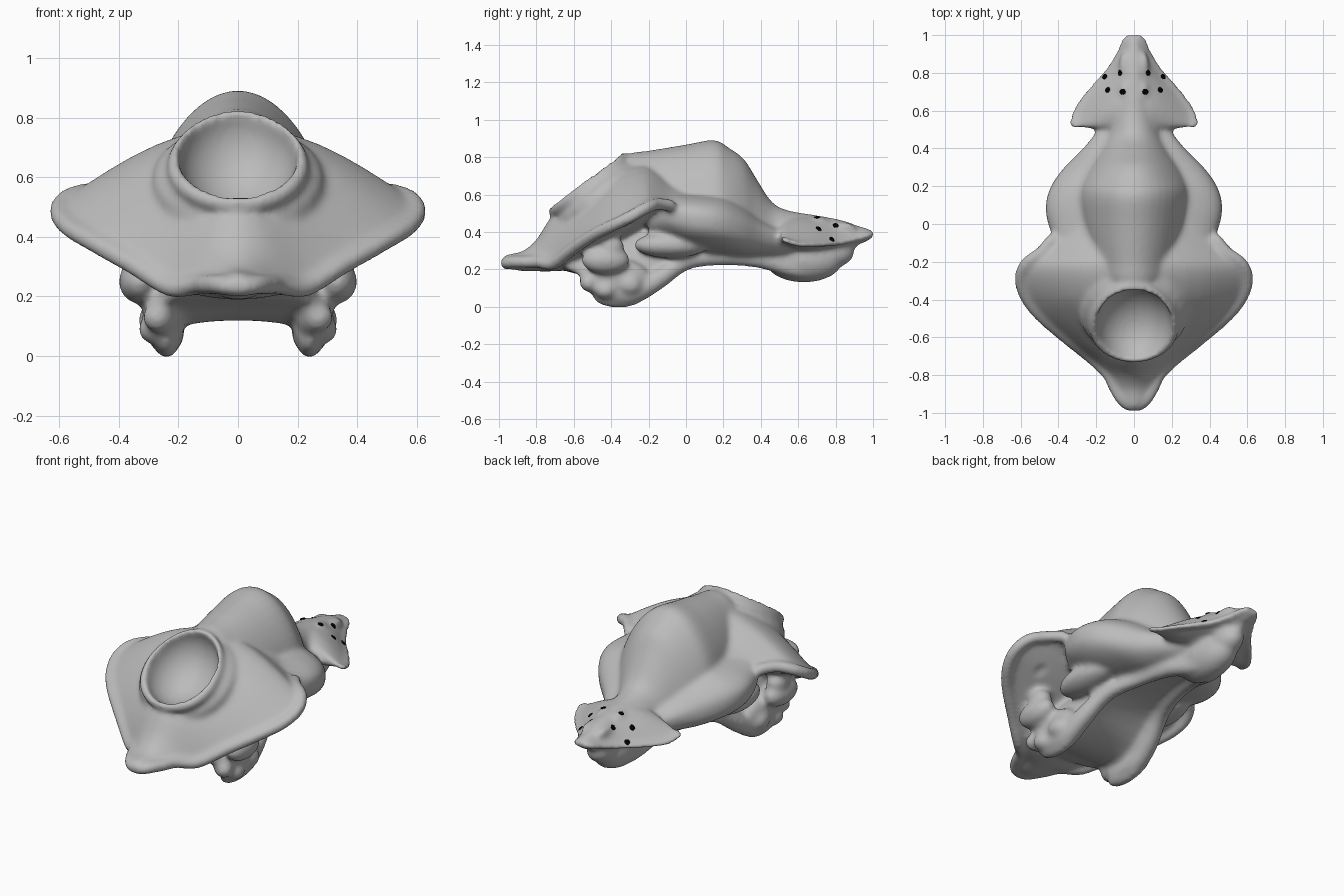
import bpy, bmesh, math
from mathutils import Matrix, Vector

cube = bpy.data.objects.get("Cube")
if cube:
    bpy.data.objects.remove(cube)


def material(name, value):
    mat = bpy.data.materials.new(name)
    mat.use_nodes = True
    color = (value, value, value, 1)
    mat.diffuse_color = color
    mat.node_tree.nodes["Principled BSDF"].inputs["Base Color"].default_value = color
    return mat


bone = material("grey bone", 0.5)
black = material("black", 0.0)


def spline(points, steps=4):
    """Catmull-Rom interpolation of tuples of any length."""
    out = []
    last = len(points) - 1
    for i in range(last):
        a, b, c, d = (points[min(max(i + k, 0), last)] for k in (-1, 0, 1, 2))
        for s in range(steps):
            t = s / steps
            out.append(tuple(
                q + 0.5 * t * (r - p + t * (2 * p - 5 * q + 4 * r - u + t * (3 * (q - r) + u - p)))
                for p, q, r, u in zip(a, b, c, d)))
    return out + [points[-1]]


def skin(bm, rings):
    """Bridge equal rings of coordinates and cap both ends."""
    rings = [[bm.verts.new(co) for co in ring] for ring in rings]
    for r0, r1 in zip(rings, rings[1:]):
        for k in range(len(r0)):
            bm.faces.new((r0[k], r0[k - 1], r1[k - 1], r1[k]))
    bm.faces.new(rings[0])
    bm.faces.new(rings[-1][::-1])


def loft(bm, sections, power, n=40):
    """Sections along y: y, half width, edge height, top, bottom."""
    rings = []
    for y, w, edge, top, bottom in spline(sections):
        ring = []
        for k in range(n):
            a = math.tau * k / n
            s = math.sin(a)
            reach = (top if s > 0 else bottom) - edge
            ring.append((w * math.cos(a), y, edge + reach * abs(s) ** power))
        rings.append(ring)
    skin(bm, rings)


def tube(bm, path, sides=(1, -1), n=12):
    """Round tube, mirrored by default; path points are x, y, z, radius."""
    points = spline(path)
    for side in sides:
        spots = [Vector((side * x, y, z)) for x, y, z, r in points]
        rings = []
        for i, (spot, point) in enumerate(zip(spots, points)):
            along = spots[min(i + 1, len(spots) - 1)] - spots[max(i - 1, 0)]
            across = along.cross(Vector((0, 0, 1))).normalized()
            up = across.cross(along).normalized()
            rings.append([spot + point[3] * (across * math.cos(a) + up * math.sin(a))
                          for a in (math.tau * k / n for k in range(n))])
        skin(bm, rings)


def placed(center, radii, tilt=0):
    return (Matrix.Translation(center) @ Matrix.Rotation(tilt, 4, 'X')
            @ Matrix.Diagonal((*radii, 1)))


def blob(bm, center, radii, tilt=0):
    bmesh.ops.create_uvsphere(bm, u_segments=24, v_segments=12, radius=1,
                              matrix=placed(center, radii, tilt))


def pair(bm, center, radii):
    x, y, z = center
    for side in (1, -1):
        blob(bm, (side * x, y, z), radii)


def dent(mesh, center, radii, tilt):
    """Press the surface inside an ellipsoid down to its floor."""
    m = placed(center, radii, tilt)
    inverse = m.inverted()
    for v in mesh.vertices:
        q = inverse @ v.co
        if q.length_squared < 1:
            q.z = -math.sqrt(1 - q.x * q.x - q.y * q.y)
            v.co = m @ q


def finish(bm, name, mat):
    bmesh.ops.recalc_face_normals(bm, faces=bm.faces)
    mesh = bpy.data.meshes.new(name)
    bm.to_mesh(mesh)
    bm.free()
    obj = bpy.data.objects.new(name, mesh)
    bpy.context.collection.objects.link(obj)
    mesh.materials.append(mat)
    return obj


def modify(obj, kind, **settings):
    mod = obj.modifiers.new(kind, kind)
    for key, value in settings.items():
        setattr(mod, key, value)
    bpy.context.view_layer.objects.active = obj
    bpy.ops.object.modifier_apply(modifier=mod.name)


body = bmesh.new()

# front shield with lip and wings, running back into the side lobes
shield = [
    (-.975, .02, .235, .27, .20), (-.96, .06, .235, .28, .20), (-.93, .09, .24, .285, .20),
    (-.87, .125, .24, .30, .19), (-.80, .16, .24, .36, .19), (-.72, .245, .23, .48, .19),
    (-.62, .37, .305, .55, .20), (-.50, .51, .385, .64, .25), (-.40, .59, .435, .72, .32),
    (-.30, .62, .485, .76, .38), (-.22, .59, .53, .77, .43), (-.16, .51, .55, .75, .46),
    (-.08, .445, .54, .70, .46), (.02, .42, .52, .66, .46)]
loft(body, shield, 2.4)
tube(body, [(w - .02, y + .01, e, .034) for y, w, e, t, b in shield[:-1]])

# cranium and rear ridge
loft(body, [
    (-.36, .14, .60, .76, .42), (-.30, .20, .60, .82, .4), (-.20, .22, .60, .835, .4),
    (0, .26, .60, .868, .4), (.15, .285, .58, .892, .4), (.23, .27, .55, .85, .4),
    (.31, .23, .50, .79, .35), (.38, .18, .46, .68, .35), (.46, .14, .42, .56, .3),
    (.55, .13, .40, .515, .3), (.70, .10, .39, .49, .3), (.85, .08, .38, .46, .33),
    (.97, .03, .37, .41, .35)], 1.55)

# side lobes
loft(body, [
    (-.20, .30, .47, .64, .36), (-.10, .41, .49, .64, .34), (0, .455, .48, .625, .30),
    (.10, .468, .47, .62, .28), (.20, .44, .45, .61, .27), (.30, .37, .42, .56, .26),
    (.40, .27, .39, .48, .26), (.50, .19, .37, .43, .26), (.60, .12, .36, .42, .26)], .8)

# arched palate joining the two jaw corners
loft(body, [
    (-.64, .21, .21, .32, .19), (-.54, .27, .15, .36, .165), (-.44, .27, .07, .42, .13),
    (-.33, .26, .045, .45, .12), (-.20, .24, .10, .45, .15), (0, .20, .22, .42, .245),
    (.30, .14, .24, .38, .25), (.60, .10, .22, .36, .2)], .8)

# jaw rails
tube(body, [
    (.25, -.45, .09, .06), (.24, -.30, .07, .06), (.23, -.16, .14, .055),
    (.19, 0, .24, .045), (.13, .2, .26, .04), (.09, .4, .25, .045),
    (.05, .6, .20, .05), (.02, .75, .23, .05), (0, .9, .35, .03)])

# jaw corners and their knobs
pair(body, (.25, -.38, .15), (.07, .19, .11))
pair(body, (.24, -.36, .055), (.045, .14, .06))
pair(body, (.28, -.30, .12), (.055, .07, .06))
pair(body, (.28, -.43, .09), (.055, .06, .05))
pair(body, (.27, -.52, .13), (.05, .05, .05))

# cheeks below the wings
pair(body, (.33, -.43, .25), (.07, .13, .075))
pair(body, (.33, -.40, .32), (.06, .07, .06))
pair(body, (.27, -.08, .33), (.10, .20, .07))

# rear plate and keel
plate = [
    (.495, .15, .37, .43, .33), (.512, .31, .365, .45, .33), (.53, .335, .355, .47, .32),
    (.60, .315, .335, .49, .30), (.70, .245, .335, .48, .30), (.80, .155, .34, .465, .31),
    (.90, .09, .36, .44, .33), (.97, .06, .38, .42, .35), (1.0, .025, .39, .41, .375)]
loft(body, plate, 2.5)
tube(body, [(w - .008, y, e, .016) for y, w, e, t, b in plate[1:]])
blob(body, (0, .63, .25), (.11, .21, .12))
blob(body, (0, .78, .29), (.08, .12, .08))
pair(body, (.055, .83, .42), (.025, .08, .035))
pair(body, (.05, .70, .45), (.03, .06, .035))

# flared rim around the bowl
tilt = .655
center = Vector((0, -.525, .66))
turn = Matrix.Rotation(tilt, 3, 'X')
blob(body, center + turn @ Vector((0, 0, -.09)), (.29, .28, .11), tilt)
rim = []
for k in range(25):
    a = math.tau * k / 24
    x, y = math.cos(a), math.sin(a)
    rim.append((*(center + turn @ Vector((.205 * x * (1 - .12 * y), .232 * y, -.01))), .032))
tube(body, rim, sides=(1,))

skull = finish(body, "skull_body", bone)
modify(skull, 'REMESH', mode='VOXEL', voxel_size=.013)

# hollows: bowl and wing undersides
dent(skull.data, center + turn @ Vector((0, 0, .03)), (.2, .228, .2), tilt)
for side in (1, -1):
    dent(skull.data, (side * .42, -.20, .39), (.07, .15, .075), math.pi)
modify(skull, 'REMESH', mode='VOXEL', voxel_size=.012)
modify(skull, 'SMOOTH', factor=.5, iterations=8)
skull.data.shade_smooth()

# dark pores on the rear plate
pores = bmesh.new()
depsgraph = bpy.context.evaluated_depsgraph_get()
for x, y in ((.06, .70), (.14, .71), (.075, .80), (.155, .78)):
    for side in (1, -1):
        hit, spot, normal, face = skull.ray_cast((side * x, y, 2), (0, 0, -1), depsgraph=depsgraph)
        if hit:
            aim = normal.to_track_quat('Z', 'Y').to_matrix().to_4x4()
            m = Matrix.Translation(spot) @ aim @ Matrix.Diagonal((.015, .017, .004, 1))
            bmesh.ops.create_uvsphere(pores, u_segments=16, v_segments=8, radius=1, matrix=m)
finish(pores, "pores", black).data.shade_smooth()
